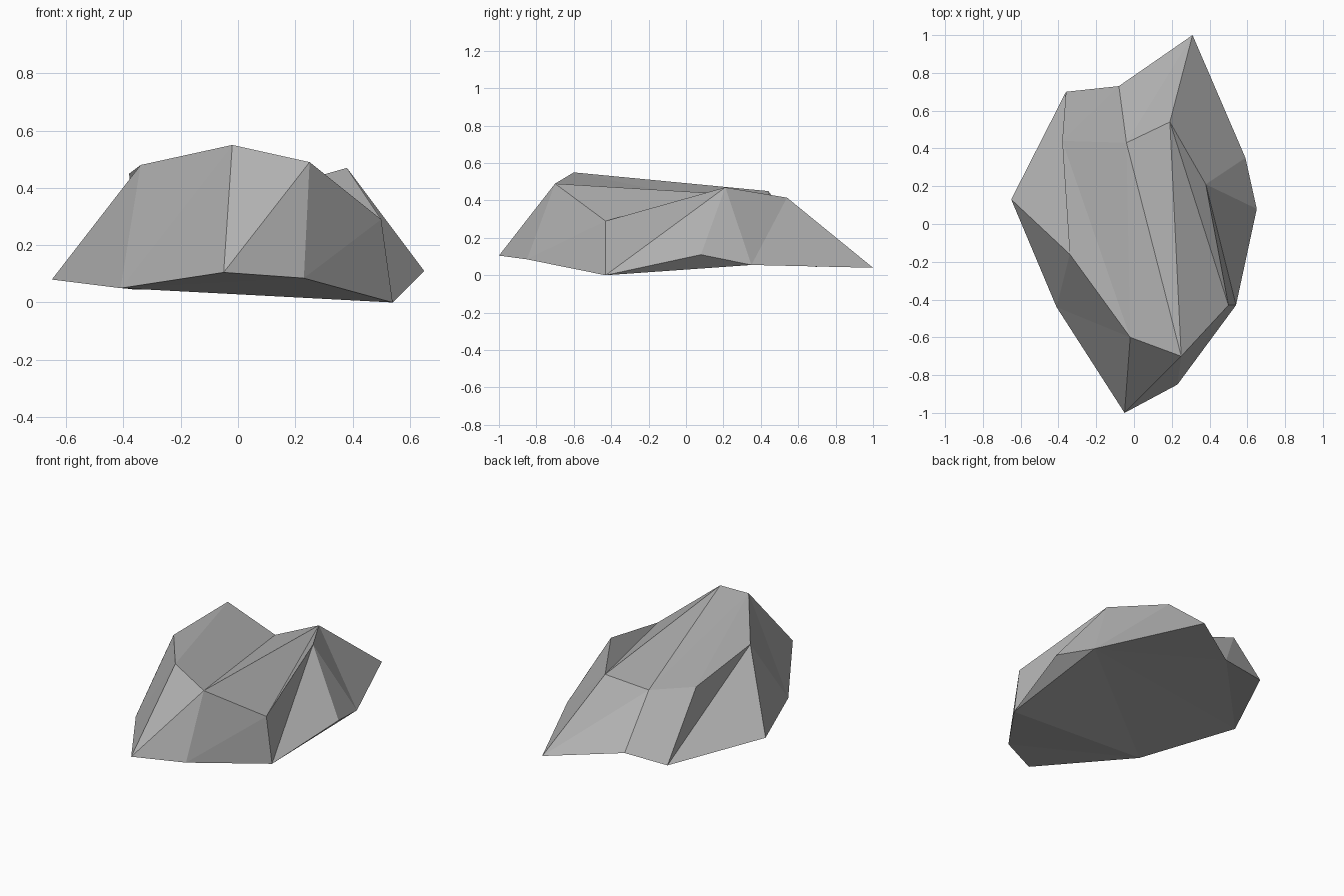
import bpy
import bmesh

# Remove the default object
default_cube = bpy.data.objects.get("Cube")
if default_cube:
    bpy.data.objects.remove(default_cube, do_unlink=True)

# One flat stone colour
stone = bpy.data.materials.new("stone_grey")
stone.use_nodes = True
stone_colour = (0.45, 0.45, 0.45, 1.0)
stone.diffuse_color = stone_colour
stone.node_tree.nodes["Principled BSDF"].inputs["Base Color"].default_value = stone_colour

# Lower rim of the boulder, counter-clockwise from the front tip (a to j)
rim = [
    (-0.05, -1.0, 0.105), (0.23, -0.85, 0.085), (0.54, -0.43, 0.0),
    (0.65, 0.08, 0.11), (0.59, 0.35, 0.055), (0.31, 1.0, 0.04),
    (-0.08, 0.73, 0.06), (-0.36, 0.70, 0.045), (-0.65, 0.13, 0.08),
    (-0.41, -0.44, 0.05),
]
# Upper ridge, counter-clockwise from the front peak (K to R)
ridge = [
    (-0.02, -0.60, 0.55), (0.25, -0.70, 0.49), (0.50, -0.43, 0.29),
    (0.38, 0.21, 0.47), (0.19, 0.54, 0.415), (-0.04, 0.43, 0.335),
    (-0.38, 0.44, 0.45), (-0.34, -0.16, 0.48),
]

bm = bmesh.new()
corner = {}
for letters, points in (("abcdefghij", rim), ("KLMNOPQR", ridge)):
    for letter, point in zip(letters, points):
        corner[letter] = bm.verts.new(point)


def facets(outlines):
    """Add one facet per word, each letter naming a corner."""
    return [bm.faces.new([corner[c] for c in word]) for word in outlines.split()]


# Sloping top with its groove
facets("KQR KPQ KLP LOP LMO MNO")
# Front facets
facets("aLK abL bML bcM jaK jKR")
# Left flank
facets("cNM cdN deN eON efO")
# Back facets
facets("fPO fgP gQP ghQ")
# Right flank, with the overhang beneath the ridge
facets("hRQ hiR ijR")
# Underside and the undercut on its left edge
facets("ced")
underside = facets("jihgfecba")
bmesh.ops.triangulate(bm, faces=underside)
bmesh.ops.recalc_face_normals(bm, faces=bm.faces)

mesh = bpy.data.meshes.new("boulder")
bm.to_mesh(mesh)
bm.free()
mesh.materials.append(stone)
boulder = bpy.data.objects.new("boulder", mesh)
bpy.context.scene.collection.objects.link(boulder)
